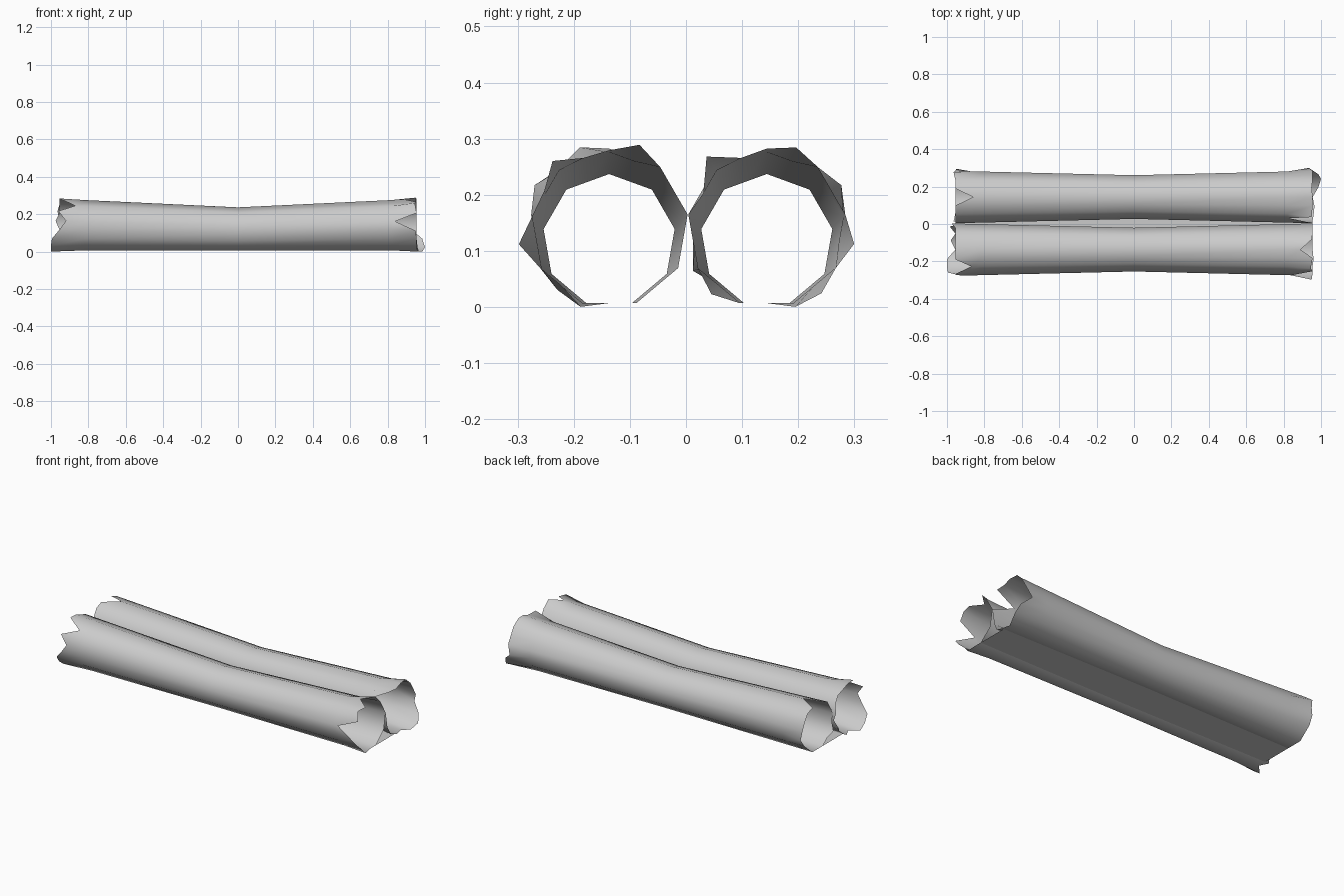
import bpy
import math

cube = bpy.data.objects.get("Cube")
if cube:
    bpy.data.objects.remove(cube, do_unlink=True)

grey = bpy.data.materials.new("light_grey")
grey.use_nodes = True
colour = (0.6, 0.6, 0.6, 1)
grey.diffuse_color = colour
grey.node_tree.nodes["Principled BSDF"].inputs["Base Color"].default_value = colour

END, RIM, BASE = 0.955, 0.82, 0.007
MID_R, END_R = 0.1186, 0.142
SIDES = 9
N = SIDES * 2          # corners plus facet midpoints


def ring_point(centre_y, i, x, flare=0.0):
    """Point on a nine-sided ring resting on the base; i = 0 is the top."""
    r = MID_R + (END_R - MID_R) * min(abs(x), END) / END
    apothem = math.cos(math.pi / SIDES)
    centre_z = BASE + r * apothem
    reach = r * (apothem if i % 2 else 1) + flare
    a = math.pi / 2 - i * math.tau / N
    return (x, centre_y + reach * math.cos(a), centre_z + reach * math.sin(a))


def make(name, verts, faces):
    mesh = bpy.data.meshes.new(name)
    mesh.from_pydata(verts, [], faces)
    mesh.materials.append(grey)
    mesh.polygons.foreach_set("use_smooth", [True] * len(mesh.polygons))
    obj = bpy.data.objects.new(name, mesh)
    bpy.context.collection.objects.link(obj)
    return obj


def hollow_log(name, y, right_tears, left_tears):
    """Open waisted tube; tears map a rim index to (end distance, outward flare)."""
    verts = []
    for i in range(N):
        d, f = left_tears.get(i, (END, 0))
        verts.append(ring_point(y, i, -d, f))
    for x in (-RIM, 0, RIM):
        verts += [ring_point(y, i, x) for i in range(N)]
    for i in range(N):
        d, f = right_tears.get(i, (END, 0))
        verts.append(ring_point(y, i, d, f))
    faces = [(k * N + i, k * N + (i + 1) % N,
              (k + 1) * N + (i + 1) % N, (k + 1) * N + i)
             for k in range(4) for i in range(N)]
    return make(name, verts, faces)


# Two tubes with torn rims
hollow_log("front_log", -0.137,
           {0: (0.89, 0), 1: (0.95, 0.025), 13: (0.95, 0.03), 14: (0.84, 0),
            16: (0.945, 0.015), 10: (0.96, 0.007)},
           {4: (0.975, 0), 6: (0.985, 0), 8: (0.98, 0), 10: (1.0, 0.007),
            11: (1.0, 0.01), 12: (0.995, 0), 14: (0.92, 0),
            15: (0.96, 0.02), 16: (0.87, 0), 17: (0.955, 0.02)})
hollow_log("back_log", 0.144,
           {1: (0.95, 0.02), 5: (0.935, 0.025), 6: (0.985, 0), 7: (1.0, 0.018),
            8: (0.985, 0.007), 10: (0.965, 0), 11: (0.96, 0.02),
            15: (0.83, 0), 16: (0.95, 0.025)},
           {0: (0.86, 0), 3: (0.965, 0.02), 5: (0.95, 0.02), 12: (0.965, 0.01)})

# Flat strip joining the undersides
inner_front = [ring_point(-0.137, 8, x) for x in (-END, 0, END)]
inner_back = [ring_point(0.144, 10, x) for x in (-END, 0, END)]
make("joining_strip", inner_front + inner_back, [(0, 3, 4, 1), (1, 4, 5, 2)])
